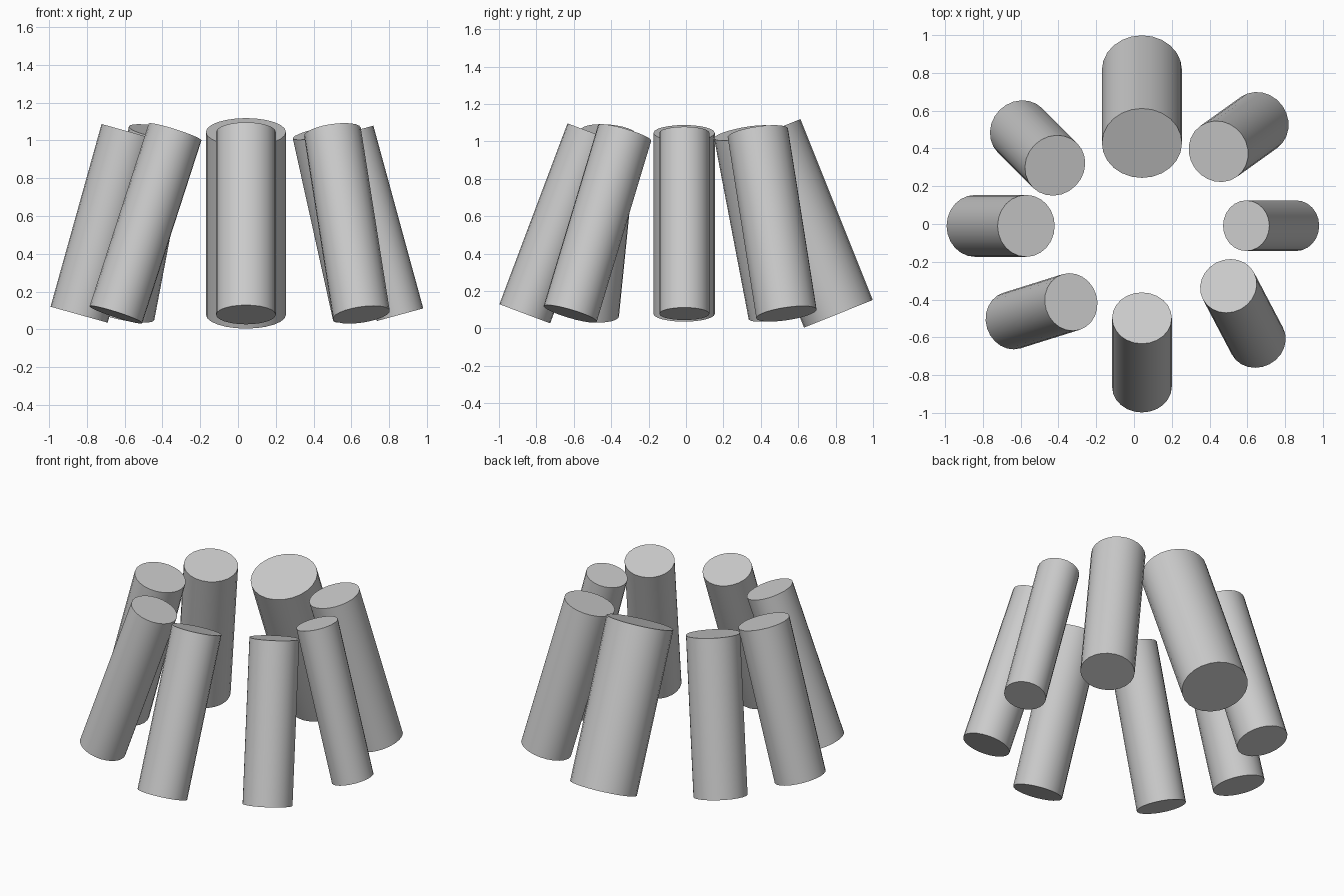
import bpy
from mathutils import Vector, Matrix

if "Cube" in bpy.data.objects:
    bpy.data.objects.remove(bpy.data.objects["Cube"])

SIDES = 24
Z_BOTTOM, Z_TOP = 0.078, 1.045

# name, foot (x, y), head (x, y), sideways radius, radial radius
PILLARS = [
    ("back_pillar", (0.042, 0.815), (0.042, 0.428), 0.212, 0.198),
    ("front_pillar", (0.042, -0.862), (0.042, -0.498), 0.158, 0.145),
    ("right_pillar", (0.858, -0.009), (0.594, -0.009), 0.134, 0.127),
    ("left_pillar", (-0.841, -0.01), (-0.571, -0.01), 0.164, 0.157),
    ("front_right_pillar", (0.653, -0.619), (0.50, -0.328), 0.153, 0.147),
    ("front_left_pillar", (-0.646, -0.511), (-0.333, -0.413), 0.154, 0.146),
    ("back_left_pillar", (-0.603, 0.495), (-0.418, 0.31), 0.166, 0.159),
    ("back_right_pillar", (0.661, 0.537), (0.447, 0.384), 0.166, 0.159),
]


def pillar(name, foot, head, side_radius, radial_radius):
    """Slightly oval cylinder running from foot to head."""
    a, b = Vector((*foot, Z_BOTTOM)), Vector((*head, Z_TOP))
    axis = (b - a).normalized()
    side = axis.cross(Vector((0, 0, 1))).normalized()
    radial = axis.cross(side)
    rotation = Matrix((side, radial, axis)).transposed().to_4x4()
    bpy.ops.mesh.primitive_cylinder_add(vertices=SIDES, radius=1, depth=1)
    obj = bpy.context.object
    obj.name = name
    obj.matrix_world = (Matrix.Translation((a + b) / 2) @ rotation
                        @ Matrix.Diagonal((side_radius, radial_radius, (b - a).length, 1)))
    bpy.ops.object.transform_apply(location=False, rotation=False, scale=True)
    bpy.ops.object.shade_smooth_by_angle()


# Ring of eight pillars leaning inward
for spec in PILLARS:
    pillar(*spec)
